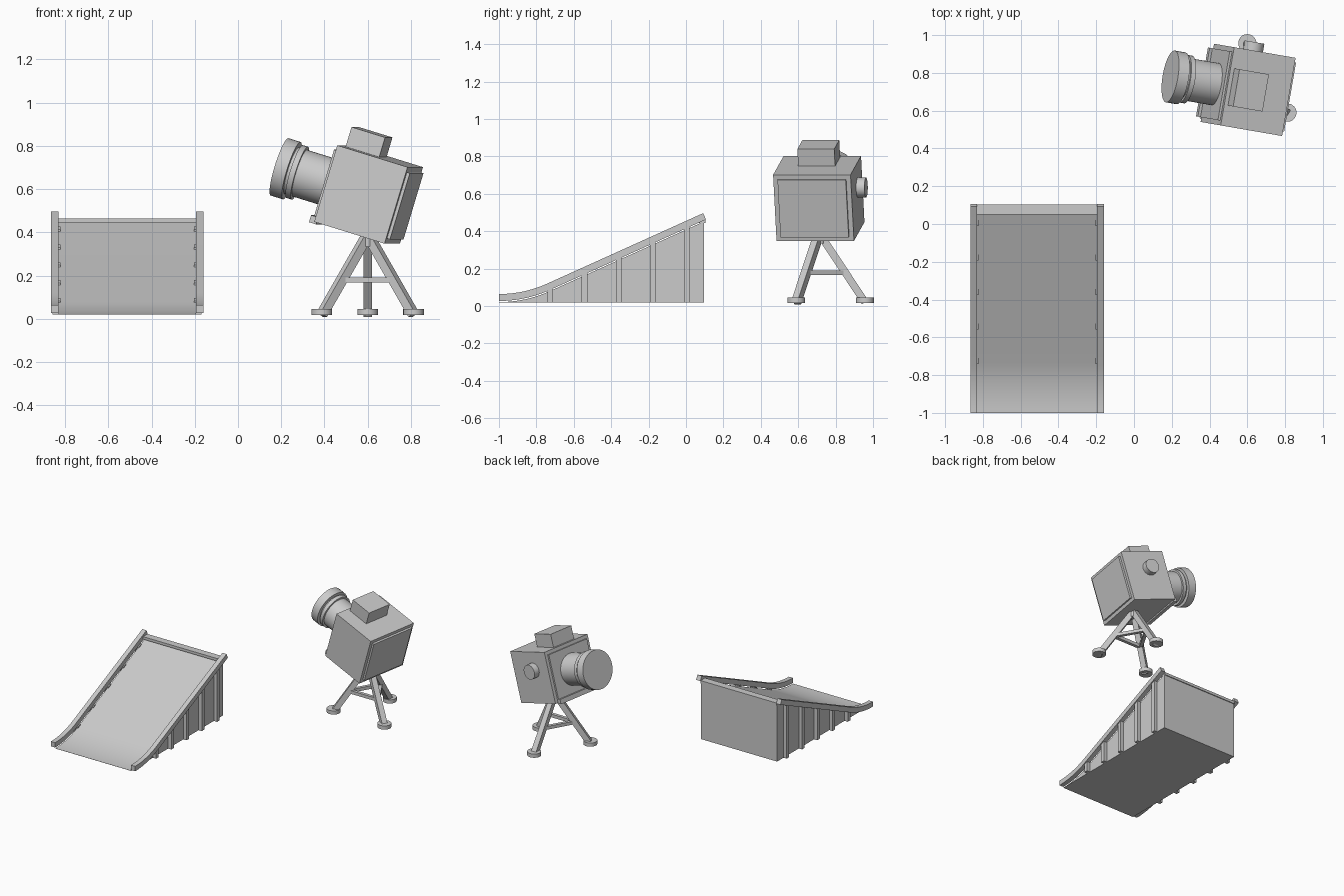
import bpy, bmesh, math
from mathutils import Matrix, Vector

if "Cube" in bpy.data.objects:
    bpy.data.objects.remove(bpy.data.objects["Cube"], do_unlink=True)

grey = bpy.data.materials.new("plain_grey")
grey.use_nodes = True
grey.diffuse_color = (0.6, 0.6, 0.6, 1)
grey.node_tree.nodes["Principled BSDF"].inputs["Base Color"].default_value = (0.6, 0.6, 0.6, 1)


def finish(name, bm, matrix=Matrix()):
    bmesh.ops.recalc_face_normals(bm, faces=bm.faces)
    mesh = bpy.data.meshes.new(name)
    bm.to_mesh(mesh)
    bm.free()
    mesh.materials.append(grey)
    mesh.shade_smooth()
    mesh.set_sharp_from_angle(angle=math.radians(30))
    obj = bpy.data.objects.new(name, mesh)
    obj.matrix_world = matrix
    bpy.context.collection.objects.link(obj)
    return obj


def box(name, center, size, matrix=Matrix()):
    bm = bmesh.new()
    bmesh.ops.create_cube(bm, size=1, matrix=Matrix.Translation(center) @ Matrix.Diagonal((*size, 1)))
    return finish(name, bm, matrix)


def box_between(name, low, high):
    low, high = Vector(low), Vector(high)
    return box(name, (low + high) / 2, high - low)


def cylinder(name, center, radius, depth, axis="Z", matrix=Matrix()):
    turn = {"X": Matrix.Rotation(math.pi / 2, 4, "Y"),
            "Y": Matrix.Rotation(math.pi / 2, 4, "X"), "Z": Matrix()}[axis]
    bm = bmesh.new()
    bmesh.ops.create_cone(bm, cap_ends=True, segments=40, radius1=radius, radius2=radius,
                          depth=depth, matrix=Matrix.Translation(center) @ turn)
    return finish(name, bm, matrix)


def bar(name, start, end, width):
    """Square bar between two points, with one side kept level."""
    start, end = Vector(start), Vector(end)
    along = (end - start).normalized()
    side = along.cross(Vector((0, 0, 1))).normalized()
    frame = Matrix((side, along.cross(side), along)).transposed().to_4x4()
    return box(name, (0, 0, 0), (width, width, (end - start).length),
               Matrix.Translation((start + end) / 2) @ frame)


def extrude_profile(name, points, x0, x1):
    """Closed (y, z) profile swept along x."""
    bm = bmesh.new()
    face = bm.faces.new([bm.verts.new((x0, y, z)) for y, z in points])
    moved = bmesh.ops.extrude_face_region(bm, geom=[face])["geom"]
    bmesh.ops.translate(bm, vec=(x1 - x0, 0, 0),
                        verts=[v for v in moved if isinstance(v, bmesh.types.BMVert)])
    return finish(name, bm)


# Ramp: an arc that runs out into a straight slope
FLOOR, RADIUS, SLOPE = 0.02, 0.66, math.radians(24.3)
LEFT, RIGHT, RAIL = -0.865, -0.16, 0.035
ARC_Y = -1 + RADIUS * math.sin(SLOPE)
ARC_Z = 0.027 + RADIUS * (1 - math.cos(SLOPE))


def ramp_height(y):
    if y > ARC_Y:
        return ARC_Z + (y - ARC_Y) * math.tan(SLOPE)
    return 0.027 + RADIUS - math.sqrt(RADIUS ** 2 - (y + 1) ** 2)


def ramp_line(end_y):
    arc = [-1 + RADIUS * math.sin(SLOPE * i / 10) for i in range(11)]
    return [(y, ramp_height(y)) for y in arc + [end_y]]


deck = [(y, z - 0.006) for y, z in ramp_line(0.097)]
extrude_profile("ramp_body", deck + [(0.097, FLOOR), (-1, FLOOR)], LEFT + RAIL, RIGHT - RAIL)

lower = ramp_line(0.107)
upper = []
for y, z in lower:
    tilt = min(SLOPE, math.asin(min(1, (y + 1) / RADIUS)))
    upper.append((y - 0.037 * math.sin(tilt), z + 0.037 * math.cos(tilt)))
for name, x in (("right_rail", LEFT), ("left_rail", RIGHT - RAIL)):
    extrude_profile(name, lower + upper[::-1], x, x + RAIL)

box_between("ramp_top_bar", (LEFT + RAIL, 0.05, 0.445), (RIGHT - RAIL, 0.103, 0.465))

# Upright ribs along both ramp sides
for i in range(5):
    y = -0.74 + 0.1825 * i
    rib = [(y, FLOOR), (y + 0.03, FLOOR),
           (y + 0.03, ramp_height(y + 0.03) + 0.003), (y, ramp_height(y) + 0.003)]
    extrude_profile("right_rib", rib, LEFT + 0.008, LEFT + 0.043)
    extrude_profile("left_rib", rib, RIGHT - 0.043, RIGHT - 0.008)

# Tripod
apex = Vector((0.6, 0.712, 0.39))
feet = [Vector((0.6 + 0.245 * math.cos(a), 0.712 + 0.245 * math.sin(a), 0.02))
        for a in (math.radians(d) for d in (90, 210, 330))]
joints = [apex.lerp(f, 0.57) for f in feet]
for i in range(3):
    bar("tripod_leg", apex, feet[i], 0.04)
    cylinder("tripod_foot", feet[i] + Vector((0, 0, 0.011)), 0.048, 0.028)
    bar("tripod_brace", joints[i], joints[(i + 1) % 3], 0.024)
cylinder("tripod_pivot", (0.6, 0.712, 0.375), 0.03, 0.08)

# Lamp head: local -x is its front, tilted upward and turned slightly
head = (Matrix.Translation((0.604, 0.710, 0.575)) @ Matrix.Rotation(math.radians(-9.8), 4, "Z")
        @ Matrix.Rotation(math.radians(17), 4, "Y"))
box("lamp_housing", (0, 0, 0), (0.345, 0.42, 0.37), head)
box("lamp_back_panel", (0.178, 0, 0), (0.018, 0.37, 0.32), head)
box("lamp_front_panel", (-0.177, 0, 0), (0.016, 0.37, 0.32), head)
box("lamp_front_sill", (-0.182, 0, -0.178), (0.035, 0.37, 0.034), head)
box("lamp_top_vent", (-0.069, 0, 0.225), (0.165, 0.2, 0.11), head)
cylinder("lamp_side_knob", (-0.026, 0.225, 0.053), 0.053, 0.06, "Y", head)
cylinder("lens_barrel", (-0.275, 0, 0), 0.113, 0.23, "X", head)
cylinder("lens_ring", (-0.35, 0, 0), 0.128, 0.026, "X", head)
cylinder("lens_rim", (-0.407, 0, 0), 0.139, 0.06, "X", head)
